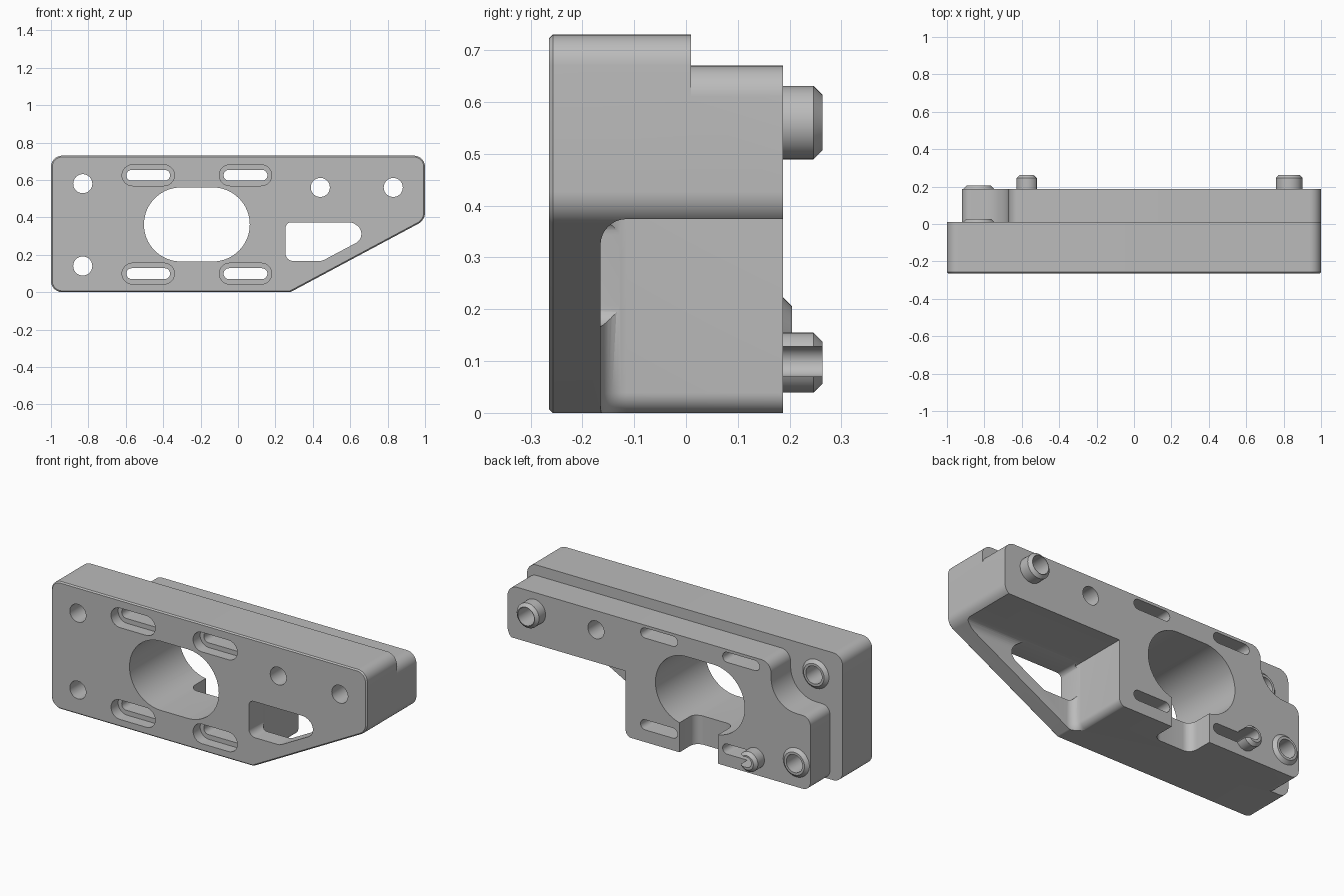
import bpy, bmesh, math
from mathutils import Vector

if "Cube" in bpy.data.objects:
    bpy.data.objects.remove(bpy.data.objects["Cube"])

grey = bpy.data.materials.new("machined_grey")
grey.diffuse_color = (0.5, 0.5, 0.5, 1)
grey.use_nodes = True
grey.node_tree.nodes["Principled BSDF"].inputs["Base Color"].default_value = grey.diffuse_color


def rounded(corners, seg=10):
    """Outline in x/z from (x, z, radius) corners."""
    out, n = [], len(corners)
    for i, (x, z, r) in enumerate(corners):
        p = Vector((x, z))
        if r == 0:
            out.append(p)
            continue
        a = (Vector(corners[i - 1][:2]) - p).normalized()
        b = (Vector(corners[(i + 1) % n][:2]) - p).normalized()
        half = a.angle(b) / 2
        c = p + (a + b).normalized() * (r / math.sin(half))
        t = r / math.tan(half)
        u, v = p + a * t - c, p + b * t - c
        sweep = math.pi - 2 * half
        for k in range(seg + 1):
            f = k / seg
            out.append(c + (u * math.sin((1 - f) * sweep) + v * math.sin(f * sweep)) / math.sin(sweep))
    return out


def slot_outline(x0, x1, z, r, seg=20):
    """Stadium outline; a circle when x0 == x1."""
    pts = []
    for cx, start in ((x1, -math.pi / 2), (x0, math.pi / 2)):
        for k in range(seg + (x0 != x1)):
            t = start + math.pi * k / seg
            pts.append(Vector((cx + r * math.cos(t), z + r * math.sin(t))))
    return pts


def prism(name, pts, y0, y1, front=0, back=0, seg=1):
    """Extrude an outline along y, optionally bevelling either end."""
    bm = bmesh.new()
    lo = [bm.verts.new((p.x, y0, p.y)) for p in pts]
    hi = [bm.verts.new((p.x, y1, p.y)) for p in pts]
    caps = [bm.faces.new(lo), bm.faces.new(hi[::-1])]
    for i in range(len(pts)):
        j = (i + 1) % len(pts)
        bm.faces.new((lo[j], lo[i], hi[i], hi[j]))
    bmesh.ops.recalc_face_normals(bm, faces=bm.faces[:])
    for cap, size in zip(caps, (front, back)):
        if size:
            bmesh.ops.bevel(bm, geom=list(cap.edges), offset=size, segments=seg,
                            profile=0.5, affect='EDGES', clamp_overlap=False)
    bmesh.ops.recalc_face_normals(bm, faces=bm.faces[:])
    me = bpy.data.meshes.new(name)
    bm.to_mesh(me)
    bm.free()
    me.materials.append(grey)
    ob = bpy.data.objects.new(name, me)
    bpy.context.collection.objects.link(ob)
    return ob


def combine(tool, op):
    """Boolean a part into the body, then drop the part."""
    m = body.modifiers.new("bool", 'BOOLEAN')
    m.operation, m.solver, m.object = op, 'EXACT', tool
    bpy.ops.object.modifier_apply(modifier=m.name)
    bpy.data.objects.remove(tool)


# front block
body = prism("mounting_bracket", rounded([
    (-1, 0, .06), (.28, 0, .03), (1, .385, .07), (1, .73, .06), (-1, .73, .06)]),
    -.264, .01, front=.007)
bpy.context.view_layer.objects.active = body
body.select_set(True)

# back block with scooped corner
combine(prism("back_block", rounded([
    (-.92, 0, .05), (.28, 0, .03), (1, .385, .07), (1, .67, .06),
    (-.67, .67, .06), (-.67, .42, .16), (-.92, .42, .05)]), .01, .187), 'UNION')

# lower right recess with filleted floor
combine(prism("recess", rounded([
    (.252, .374, 0), (1.3, .374, 0), (1.3, -.3, 0), (.05, -.3, 0),
    (.05, -.001, 0), (.252, -.001, .04)]), -.165, .4, front=.05, seg=8), 'DIFFERENCE')

# bottom notch into the large opening
combine(prism("notch", rounded([
    (-.335, -.2, 0), (-.09, -.2, 0), (-.09, .25, 0), (-.335, .25, 0)]),
    .04, .4, front=.05, seg=8), 'DIFFERENCE')

# locating pins and raised bosses
for name, x, z, r, y0, y1, ch in (
        ("round_pin", .83, .56, .071, .1, .263, .017),
        ("slotted_pin", -.57, .097, .058, .1, .263, .017),
        ("upper_boss", -.83, .58, .083, -.05, .028, .018),
        ("lower_boss", -.83, .14, .083, .1, .205, .018)):
    combine(prism(name, slot_outline(x, x, z, r), y0, y1, back=ch), 'UNION')

# large opening
combine(prism("opening", slot_outline(-.305, -.135, .362, .198, 32), -.5, .5), 'DIFFERENCE')

# window through the thin plate
combine(prism("window", rounded([
    (.254, .167, .04), (.45, .167, .06), (.715, .308, .055),
    (.61, .373, .05), (.254, .373, .03)]), -.5, -.05), 'DIFFERENCE')

# counterbored slots
for x in (-.48, .04):
    for z in (.625, .099):
        combine(prism("counterbore", slot_outline(x - .084, x + .084, z, .056), -.5, -.2), 'DIFFERENCE')
        combine(prism("slot", slot_outline(x - .088, x + .088, z, .029), -.5, .5), 'DIFFERENCE')

# screw holes
for x, z in ((-.83, .58), (-.83, .14), (.44, .56), (.83, .56)):
    combine(prism("hole", slot_outline(x, x, z, .051), -.5, .5), 'DIFFERENCE')

bpy.ops.object.shade_smooth_by_angle(angle=math.radians(30))
